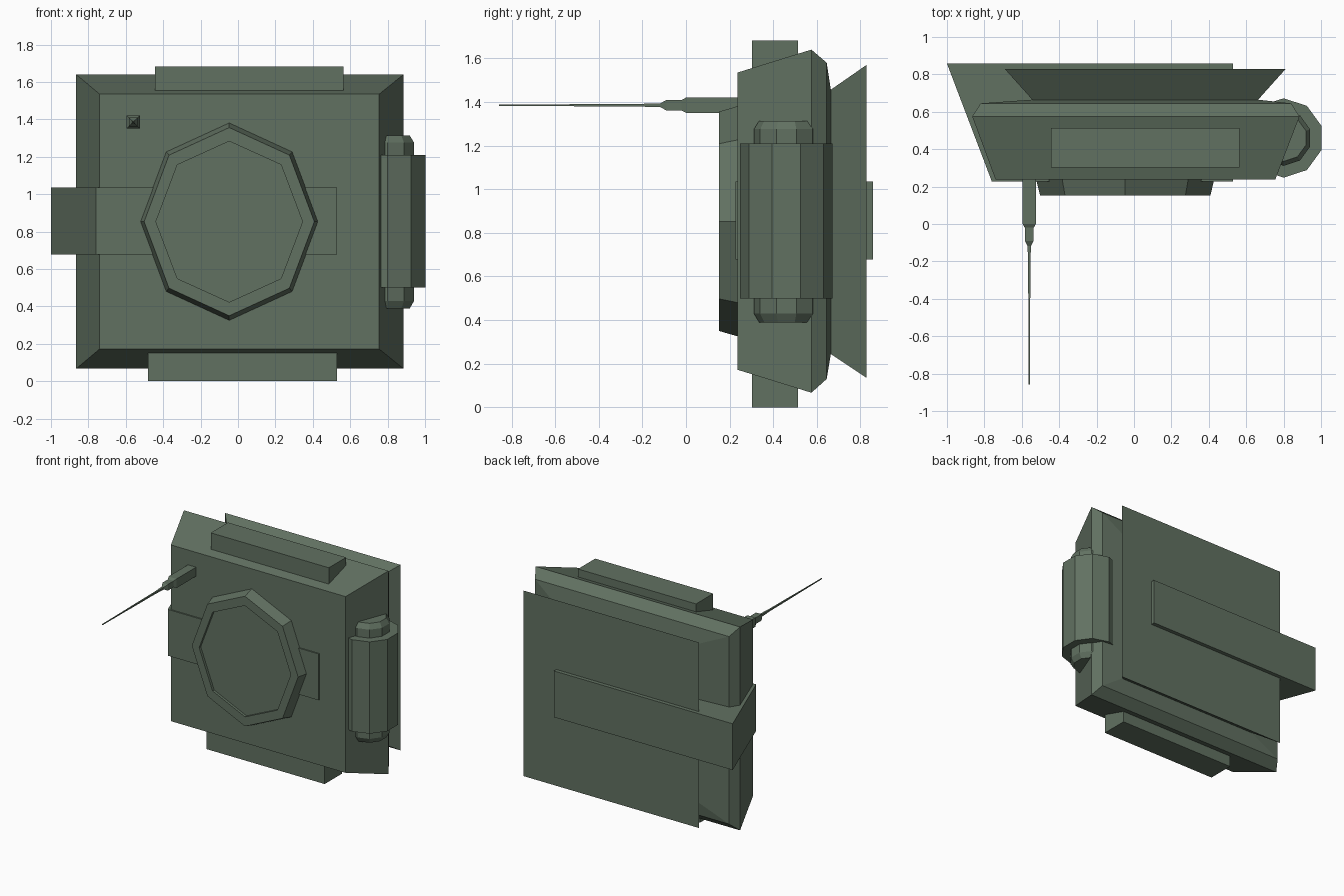
import bpy, bmesh, math

cube = bpy.data.objects.get("Cube")
if cube:
    bpy.data.objects.remove(cube, do_unlink=True)

green = bpy.data.materials.new("dull_green")
green.use_nodes = True
colour = (0.12, 0.165, 0.12, 1)
green.diffuse_color = colour
green.node_tree.nodes["Principled BSDF"].inputs["Base Color"].default_value = colour


def loft(name, rings):
    """Join matching rings of points into a closed, flat-faced solid."""
    bm = bmesh.new()
    loops = [[bm.verts.new(p) for p in ring] for ring in rings]
    for a, b in zip(loops, loops[1:]):
        for i in range(len(a)):
            j = (i + 1) % len(a)
            bm.faces.new((a[i], a[j], b[j], b[i]))
    bm.faces.new(loops[0])
    bm.faces.new(loops[-1])
    bmesh.ops.recalc_face_normals(bm, faces=bm.faces)
    mesh = bpy.data.meshes.new(name)
    bm.to_mesh(mesh)
    bm.free()
    mesh.materials.append(green)
    obj = bpy.data.objects.new(name, mesh)
    bpy.context.collection.objects.link(obj)
    return obj


def rect(y, x0, x1, z0, z1):
    return [(x0, y, z0), (x1, y, z0), (x1, y, z1), (x0, y, z1)]


def circle(sides, turn=0):
    angles = [turn + math.tau * i / sides for i in range(sides)]
    return [(math.cos(a), math.sin(a)) for a in angles]


# Bevelled pack body
loft("pack_body", [rect(0.237, -0.74, 0.755, 0.172, 1.535),
                   rect(0.575, -0.865, 0.885, 0.067, 1.64),
                   rect(0.645, -0.82, 0.84, 0.13, 1.58),
                   rect(0.665, -0.54, 0.66, 0.25, 1.45)])

# Flared panel at the back
loft("back_panel", [rect(0.655, -0.535, 0.655, 0.25, 1.45),
                    rect(0.828, -0.69, 0.81, 0.135, 1.57)])

# Strap block that wraps round the right side
loft("side_strap", [rect(0.227, -0.76, 0.53, 0.677, 1.035),
                    rect(0.858, -1.0, 0.53, 0.677, 1.035)])

# Flat blocks above and below
loft("top_block", [rect(y, -0.445, 0.565, 1.5, 1.682) for y in (0.303, 0.513)])
loft("bottom_block", [rect(y, -0.48, 0.53, 0.0, 0.2) for y in (0.303, 0.513)])

# Eight-sided front hatch with a shallow recess
loft("front_hatch", [[(-0.047 + rx * c, y, 0.853 + rz * s) for c, s in circle(8)]
                     for y, rx, rz in ((0.245, 0.478, 0.53), (0.152, 0.455, 0.503),
                                       (0.152, 0.392, 0.43), (0.172, 0.392, 0.43))])


# Ten-sided canister with stepped, chamfered ends
def tube(name, profile):
    loft(name, [[(0.8 + r * c, 0.46 + r * s, z) for c, s in circle(10, math.pi / 10)]
                for z, r in profile])


tube("canister", [(0.5, 0.212), (1.21, 0.212)])
tube("canister_ends", [(0.39, 0.125), (0.43, 0.149), (1.275, 0.149), (1.313, 0.125)])

# Aerial: square socket stepping down to a thin rod
loft("aerial", [rect(y, -0.56 - r, -0.56 + r, 1.385 - r, 1.385 + r)
                for y, r in ((0.25, 0.035), (0.0, 0.035), (-0.02, 0.024), (-0.09, 0.024),
                             (-0.117, 0.009), (-0.22, 0.006), (-0.47, 0.005),
                             (-0.6, 0.004), (-0.858, 0.003))])
